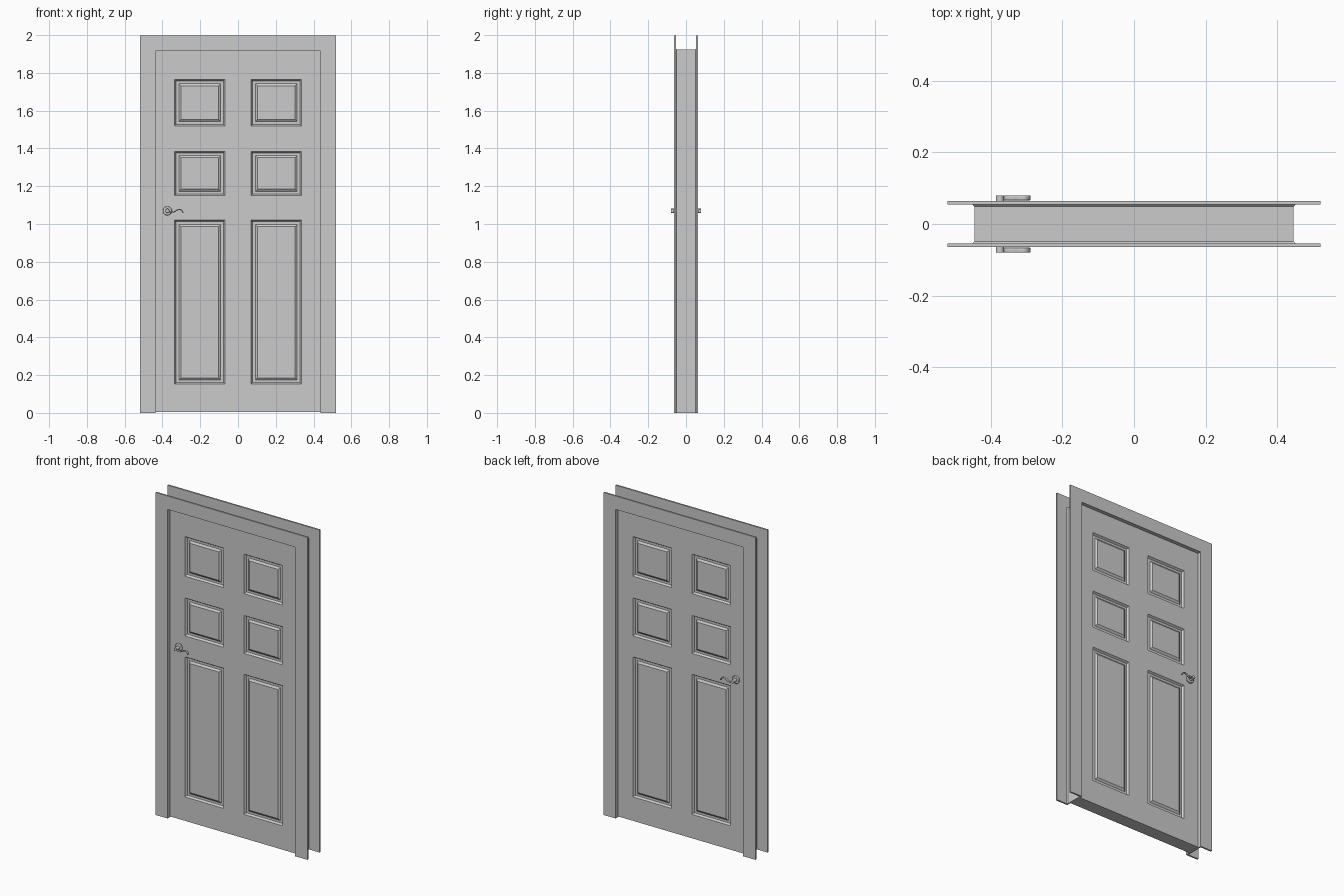
import bpy, bmesh, math
from mathutils import Matrix

if "Cube" in bpy.data.objects:
    bpy.data.objects.remove(bpy.data.objects["Cube"])

HALF_W, TOP, FACE_Y = 0.437, 1.915, 0.041


def finish(bm, name):
    bmesh.ops.recalc_face_normals(bm, faces=bm.faces)
    me = bpy.data.meshes.new(name)
    bm.to_mesh(me)
    bm.free()
    ob = bpy.data.objects.new(name, me)
    bpy.context.collection.objects.link(ob)
    return ob


def mirror_y(ob):
    m = ob.modifiers.new("mirror", 'MIRROR')
    m.use_axis = (False, True, False)


# Door frame: casing and jamb section (outward offset, y) swept round the opening
half = [(0.0, -0.0645), (0.083, -0.0645), (0.083, -0.054),
        (0.013, -0.054), (0.008, -0.049)]
section = half + [(d, -y) for d, y in reversed(half)]
bm = bmesh.new()
rings = []
for side, up in ((-1, 0), (-1, 1), (1, 1), (1, 0)):
    rings.append([bm.verts.new((side * (HALF_W + d), y, up * (TOP + d)))
                  for d, y in section])
n = len(section)
for a, b in zip(rings, rings[1:]):
    for i in range(n):
        j = (i + 1) % n
        bm.faces.new((a[i], a[j], b[j], b[i]))
bm.faces.new(rings[0])
bm.faces.new(rings[-1])
finish(bm, "door_frame")

# Door leaf: front half as a grid, panels sunk and raised by insets
xs = [-HALF_W, -0.335, -0.07, 0.07, 0.335, HALF_W]
zs = [0.004, 0.152, 1.02, 1.15, 1.385, 1.52, 1.765, TOP]
bm = bmesh.new()
grid = [[bm.verts.new((x, -FACE_Y, z)) for x in xs] for z in zs]
panels = []
for r in range(len(zs) - 1):
    for c in range(len(xs) - 1):
        f = bm.faces.new((grid[r][c], grid[r][c + 1],
                          grid[r + 1][c + 1], grid[r + 1][c]))
        if r % 2 and c % 2:
            panels.append(f)
bm.normal_update()
for width, depth in ((0.008, -0.012), (0.014, 0.0), (0.012, 0.009)):
    bmesh.ops.inset_individual(bm, faces=panels, thickness=width, depth=depth,
                               use_even_offset=True)
rim = [e for e in bm.edges if e.is_boundary]
out = bmesh.ops.extrude_edge_only(bm, edges=rim)
for v in out["geom"]:
    if isinstance(v, bmesh.types.BMVert):
        v.co.y = 0
mirror_y(finish(bm, "door_leaf"))


# Handle plate and spindle: short cylinders facing the front
def disc(name, radius, y0, y1, bevel):
    bm = bmesh.new()
    bmesh.ops.create_cone(
        bm, cap_ends=True, segments=32, radius1=radius, radius2=radius,
        depth=abs(y1 - y0),
        matrix=Matrix.Translation((-0.374, (y0 + y1) / 2, 1.07))
        @ Matrix.Rotation(math.pi / 2, 4, 'X'))
    ob = finish(bm, name)
    b = ob.modifiers.new("bevel", 'BEVEL')
    b.width, b.segments = bevel, 2
    mirror_y(ob)
    bpy.context.view_layer.objects.active = ob
    ob.select_set(True)
    bpy.ops.object.shade_smooth_by_angle()
    ob.select_set(False)


disc("handle_plate", 0.024, -0.04, -0.052, 0.003)
disc("handle_spindle", 0.011, -0.05, -0.08, 0.002)

# Lever: wavy ribbon running inward from the spindle
path = [(-0.37, 1.069), (-0.352, 1.06), (-0.336, 1.064), (-0.318, 1.079),
        (-0.297, 1.078), (-0.291, 1.059)]
for name, y in (("front_lever", -0.073), ("back_lever", 0.073)):
    cu = bpy.data.curves.new(name, 'CURVE')
    cu.dimensions = '2D'
    cu.fill_mode = 'NONE'
    cu.dimensions = '3D'
    cu.fill_mode = 'FULL'
    cu.extrude, cu.bevel_depth, cu.bevel_resolution = 0.004, 0.003, 2
    cu.use_fill_caps = True
    sp = cu.splines.new('NURBS')
    sp.points.add(len(path) - 1)
    for p, (x, z) in zip(sp.points, path):
        p.co = (x, z, 0, 1)
    sp.use_endpoint_u = True
    sp.order_u = 4
    sp.resolution_u = 6
    cu.twist_mode = 'Z_UP'
    ob = bpy.data.objects.new(name, cu)
    ob.location.y = y
    ob.rotation_euler.x = math.pi / 2
    bpy.context.collection.objects.link(ob)
